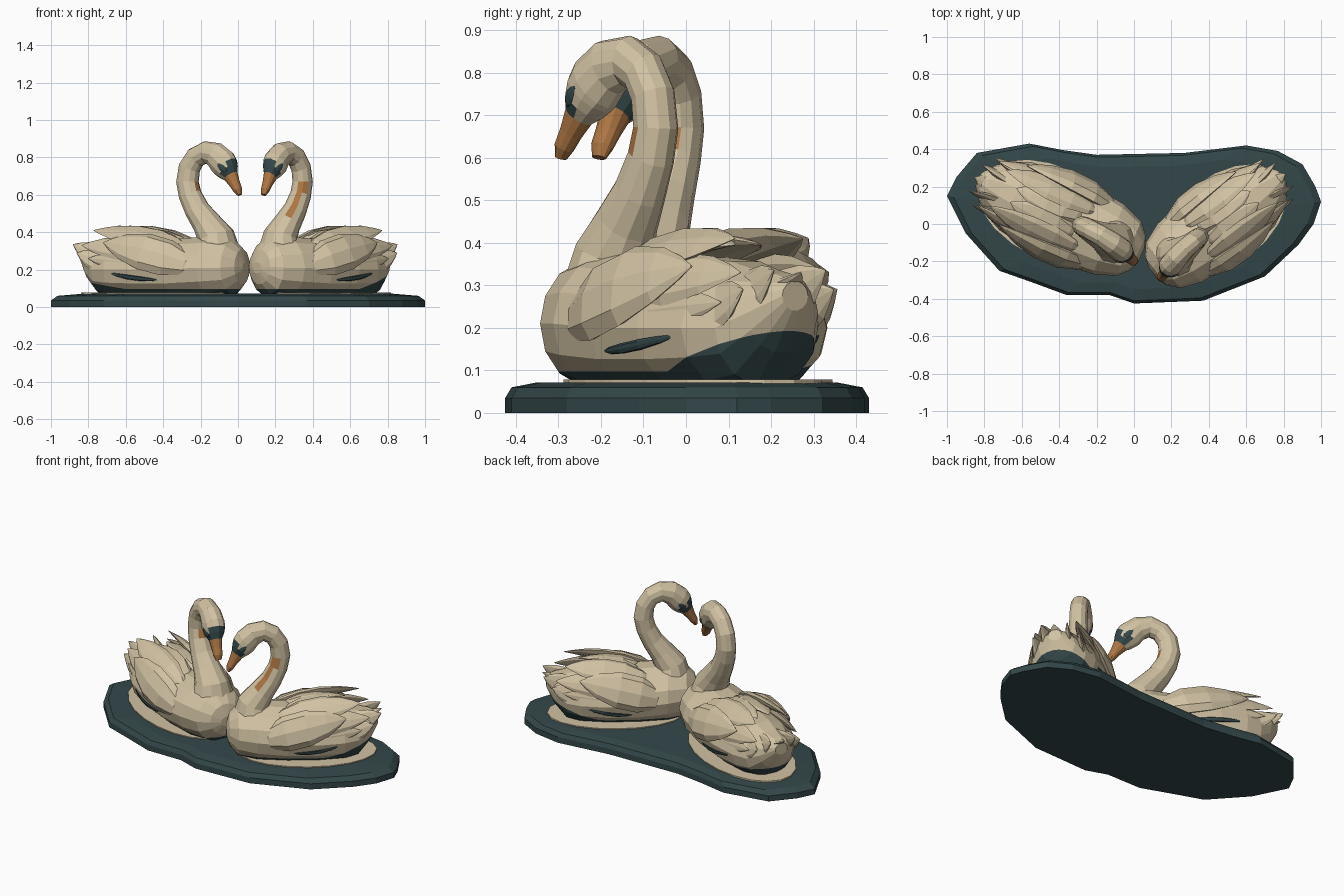
import bpy, bmesh, math
from mathutils import Vector, Matrix

if "Cube" in bpy.data.objects:
    bpy.data.objects.remove(bpy.data.objects["Cube"])

V = Vector


def material(name, rgb):
    m = bpy.data.materials.new(name)
    m.diffuse_color = (*rgb, 1)
    m.use_nodes = True
    m.node_tree.nodes["Principled BSDF"].inputs["Base Color"].default_value = m.diffuse_color
    return m


CREAM = material("cream", (0.64, 0.54, 0.365))
TEAL = material("dark_teal", (0.034, 0.064, 0.068))
ORANGE = material("bill_orange", (0.42, 0.18, 0.055))


def finish(name, bm, mats, frame=None, rule=None):
    """Paint by rule in local space, move into place, make a flat-shaded object."""
    bmesh.ops.recalc_face_normals(bm, faces=bm.faces)
    bm.normal_update()
    if rule:
        for f in bm.faces:
            f.material_index = rule(f.calc_center_median(), f.normal)
    if frame:
        bm.transform(frame)
        bmesh.ops.recalc_face_normals(bm, faces=bm.faces)
    me = bpy.data.meshes.new(name)
    bm.to_mesh(me)
    bm.free()
    for m in mats:
        me.materials.append(m)
    ob = bpy.data.objects.new(name, me)
    bpy.context.collection.objects.link(ob)
    return ob


def skin(rings):
    """Join closed rings of points and cap both ends."""
    bm = bmesh.new()
    vs = [[bm.verts.new(p) for p in r] for r in rings]
    n = len(vs[0])
    for a, b in zip(vs, vs[1:]):
        for i in range(n):
            j = (i + 1) % n
            bm.faces.new((a[i], a[j], b[j], b[i]))
    bm.faces.new(vs[0])
    bm.faces.new(vs[-1])
    return bm


def ellipse(c, a, b, n):
    return [c + a * math.cos(2 * math.pi * k / n) + b * math.sin(2 * math.pi * k / n)
            for k in range(n)]


def feather(name, base, tip, width, thick, normal, frame, bend=0.02, mat=CREAM):
    """Pointed leaf with a lens section, bowed along its normal."""
    base, tip = V(base), V(tip)
    d = (tip - base).normalized()
    nrm = V(normal)
    nrm = (nrm - d * nrm.dot(d)).normalized()
    side = d.cross(nrm)
    rings = []
    for t, w in ((0, .2), (.1, .62), (.3, .98), (.55, 1), (.78, .7), (.92, .32), (1, .02)):
        c = base.lerp(tip, t) + nrm * bend * 4 * t * (1 - t)
        rings.append(ellipse(c, side * width * w, nrm * thick * (w + .1) * (1.1 - .6 * t), 8))
    return finish(name, skin(rings), [mat], frame)


# Base slab
outline = [(-1, .15), (-.95, .25), (-.84, .38), (-.56, .43), (-.38, .395), (-.2, .37), (.27, .38),
           (.6, .42), (.77, .39), (.9, .32), (.97, .2), (1, .12), (.96, .0), (.88, -.11),
           (.7, -.28), (.37, -.41), (.0, -.425), (-.13, -.38), (-.36, -.38), (-.55, -.31),
           (-.72, -.25), (-.9, -.05)]
finish("base", skin([[V((x * s, y * s, z)) for x, y in outline]
                     for s, z in ((1, 0), (1, .035), (.965, .06), (.82, .072))]), [TEAL])

# Body sections: along, low, high, half width
BODY = [(.485, .18, .24, .04), (.465, .12, .31, .1), (.41, .06, .36, .16), (.29, .04, .38, .205),
        (.1, .03, .37, .225), (-.1, .03, .37, .225), (-.26, .04, .36, .2),
        (-.35, .06, .34, .16), (-.42, .14, .33, .11), (-.475, .24, .31, .04)]

# Neck, head and bill path: along, height, sideways, radius in plane, radius sideways
NECK = [(.27, .17, 0, .18, .17), (.315, .28, 0, .15, .14), (.31, .38, 0, .10, .10),
        (.255, .45, 0, .078, .08), (.20, .52, 0, .068, .066), (.157, .60, .003, .063, .058),
        (.14, .67, .006, .062, .055), (.152, .745, .006, .060, .054), (.19, .80, .004, .058, .054),
        (.25, .827, 0, .060, .056), (.315, .812, -.012, .070, .062), (.362, .772, -.022, .077, .066),
        (.379, .751, -.026, .073, .063), (.396, .727, -.031, .061, .054),
        (.415, .700, -.036, .042, .036), (.44, .66, -.042, .030, .030),
        (.462, .625, -.048, .024, .027), (.474, .60, -.05, .012, .018)]


def neck_rings():
    pts = [V((u, v, z)) for u, z, v, _, _ in NECK]
    rings = []
    for i, (_, _, _, rp, rs) in enumerate(NECK):
        t = (pts[min(i + 1, len(pts) - 1)] - pts[max(i - 1, 0)]).normalized()
        side = V((0, 1, 0))
        side = (side - t * side.dot(t)).normalized()
        rings.append(ellipse(pts[i], t.cross(side) * rp, side * rs, 12))
    return rings


def swan(tag, origin, heading, stretch, breadth, slope, spot):
    h = V((*heading, 0)).normalized()
    n = V((-h.y, h.x, 0))
    if n.y < 0:
        n = -n
    h *= stretch
    n *= breadth
    F = Matrix(((h.x, n.x, 0, origin[0]), (h.y, n.y, 0, origin[1]), (0, 0, 1, 0), (0, 0, 0, 1)))

    # Body with dark waterline cut in, rising under the tail
    bm = skin([ellipse(V((u, 0, (a + b) / 2)), V((0, w, 0)), V((0, 0, (b - a) / 2)), 14)
               for u, a, b, w in BODY])
    for co, no in (((0, 0, .097), (0, 0, 1)), ((-.15, 0, .097), (slope, 0, 1))):
        bmesh.ops.bisect_plane(bm, geom=bm.verts[:] + bm.edges[:] + bm.faces[:],
                               plane_co=co, plane_no=no)
    finish(tag + "_body", bm, [CREAM, TEAL], F,
           lambda c, m: int(c.z < .097 + max(0, -c.x - .15) * slope))

    # Pale ring on the base
    finish(tag + "_base_ring", skin([ellipse(V((-.03, 0, z)), V((.44, 0, 0)), V((0, .25, 0)), 20)
                                     for z in (.069, .078)]), [CREAM], F)

    # Neck and head, face mask, bill: slices of one loft
    r = neck_rings()
    finish(tag + "_neck_and_head", skin(r[:13]), [CREAM, ORANGE], F, spot)
    finish(tag + "_face_mask", skin(r[12:15]), [CREAM, TEAL], F,
           lambda c, m: int(m.x > (.5 if c.z > .735 else -.1)))
    finish(tag + "_bill", skin(r[14:]), [ORANGE], F)

    for s, sn in ((1, "back"), (-1, "front")):
        name = tag + "_" + sn
        # Eye patch
        feather(name + "_eye", (.41, -.032 + .045 * s, .722), (.36, -.022 + .066 * s, .768),
                .017, .006, (0, s, 0), F, .004, TEAL)
        # Wing: rounded shoulder, then layered long feathers
        feather(name + "_wing_shoulder", (.27, .16 * s, .21), (-.27, .175 * s, .345),
                .105, .05, (0, s, .45), F, .035)
        # Dark gap under the wing
        feather(name + "_wing_gap", (.06, .208 * s, .145), (-.24, .19 * s, .185),
                .013, .007, (0, s, -.3), F, .025, TEAL)
        for i, (b, t, w, nz) in enumerate((
                ((.16, .175, .20), (-.37, .155, .26), .06, .2),
                ((.15, .16, .27), (-.42, .13, .33), .075, .6),
                ((.18, .11, .32), (-.36, .105, .41), .08, 1.3),
                ((.12, .05, .345), (-.27, .04, .395), .075, 4))):
            feather(f"{name}_wing_feather_{i}", (b[0], b[1] * s, b[2]), (t[0], t[1] * s, t[2]),
                    w, .03, (0, s, nz), F, .02)
        # Tail feathers
        for i, (b, t, w) in enumerate((
                ((-.14, .14, .19), (-.445, .14, .29), .07),
                ((-.18, .07, .20), (-.495, .08, .335), .07))):
            feather(f"{name}_tail_feather_{i}", (b[0], b[1] * s, b[2]), (t[0], t[1] * s, t[2]),
                    w, .03, (-.5, s, .5), F, -.012)
    feather(tag + "_tail_middle", (-.2, 0, .22), (-.50, 0, .33), .07, .035, (0, 0, 1), F, -.01)


# Each swan has a painted spot on the inner curve of its neck
swan("left_swan", (-.40, .04), (.906, -.42), 1.0, 1.0, .15,
     lambda c, m: int(.6 < c.z < .66 and m.x > .85))
swan("right_swan", (.45, .0), (-.8, -.6), .9, .95, .32,
     lambda c, m: int(.5 < c.z < .66 and m.x > .2 and m.y < -.3))
